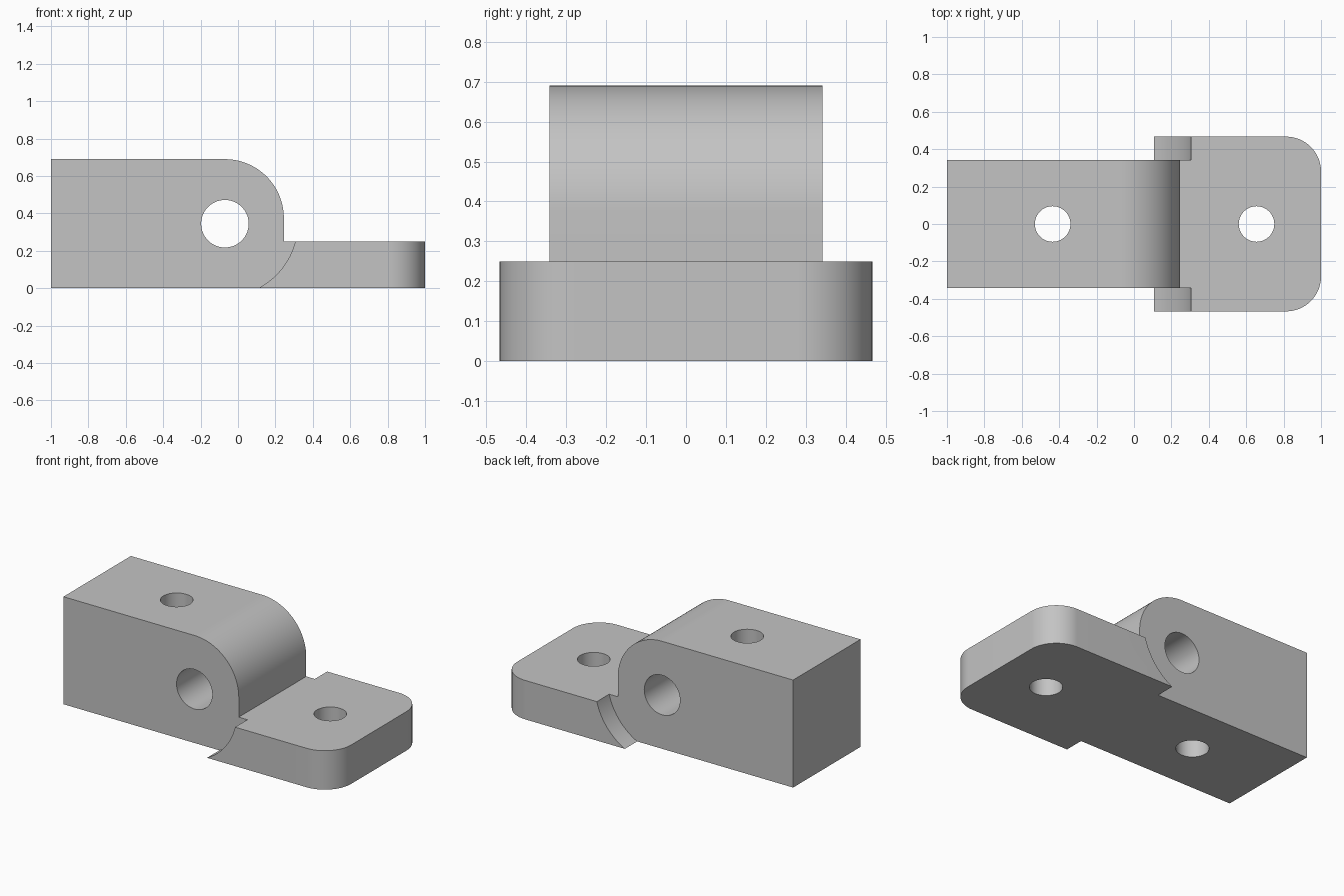
import bpy
import bmesh
from math import cos, sin, pi, radians
from mathutils import Matrix

cube = bpy.data.objects.get("Cube")
if cube:
    bpy.data.objects.remove(cube, do_unlink=True)

HALF_W, HALF_PLATE = 0.342, 0.467
PLATE_H, BLOCK_H = 0.25, 0.69
PIN = (-0.07, 0.345)

grey = bpy.data.materials.new("plain_grey")
grey.use_nodes = True
grey.diffuse_color = (0.55, 0.55, 0.55, 1)
grey.node_tree.nodes["Principled BSDF"].inputs["Base Color"].default_value = (0.55, 0.55, 0.55, 1)


def arc(cx, cy, r, start, end, n=24):
    angles = [radians(start + (end - start) * i / n) for i in range(n + 1)]
    return [(cx + r * cos(a), cy + r * sin(a)) for a in angles]


def add_object(name, bm):
    bmesh.ops.recalc_face_normals(bm, faces=bm.faces)
    mesh = bpy.data.meshes.new(name)
    bm.to_mesh(mesh)
    bm.free()
    mesh.materials.append(grey)
    obj = bpy.data.objects.new(name, mesh)
    bpy.context.collection.objects.link(obj)
    return obj


def extrude(name, points, direction):
    """Closed prism from a list of 3D points swept along a direction."""
    bm = bmesh.new()
    face = bm.faces.new([bm.verts.new(p) for p in points])
    swept = bmesh.ops.extrude_face_region(bm, geom=[face])["geom"]
    bmesh.ops.translate(bm, vec=direction, verts=[v for v in swept if isinstance(v, bmesh.types.BMVert)])
    return add_object(name, bm)


def cylinder(name, centre, radius, depth, along_y=False):
    bm = bmesh.new()
    matrix = Matrix.Translation(centre)
    if along_y:
        matrix = matrix @ Matrix.Rotation(pi / 2, 4, "X")
    bmesh.ops.create_cone(bm, cap_ends=True, segments=96, radius1=radius,
                          radius2=radius, depth=depth, matrix=matrix)
    obj = add_object(name, bm)
    obj.hide_render = True
    return obj


def combine(target, tool, operation):
    mod = target.modifiers.new(operation.lower(), "BOOLEAN")
    mod.operation, mod.solver, mod.object = operation, "EXACT", tool
    bpy.context.view_layer.objects.active = target
    bpy.ops.object.modifier_apply(modifier=mod.name)
    bpy.data.objects.remove(tool, do_unlink=True)


# Block with a rounded upper corner and a low tongue reaching into the plate
profile = [(-1, 0), (0.45, 0), (0.45, PLATE_H), (0.245, PLATE_H)]
profile += arc(PIN[0], BLOCK_H - 0.315, 0.315, 0, 90, 32) + [(-1, BLOCK_H)]
bracket = extrude("hinge_bracket", [(x, -HALF_W, z) for x, z in profile], (0, 2 * HALF_W, 0))

# Mounting plate with rounded outer corners
r = 0.187
outline = [(0, -HALF_PLATE)] + arc(1 - r, r - HALF_PLATE, r, -90, 0)
outline += arc(1 - r, HALF_PLATE - r, r, 0, 90) + [(0, HALF_PLATE)]
plate = extrude("mounting_plate", [(x, y, 0) for x, y in outline], (0, 0, PLATE_H))

# Curved clearance on the plate's ears, then join it to the block
combine(plate, cylinder("ear_clearance", (PIN[0], 0, PIN[1]), 0.388, 2, True), "DIFFERENCE")
combine(bracket, plate, "UNION")

# Pin hole across the block and two vertical screw holes
combine(bracket, cylinder("pin_hole", (PIN[0], 0, PIN[1]), 0.127, 2, True), "DIFFERENCE")
for x in (-0.435, 0.655):
    combine(bracket, cylinder("screw_hole", (x, 0, 0.4), 0.095, 2), "DIFFERENCE")

# Smooth curved walls, crisp edges
bpy.ops.object.select_all(action="DESELECT")
bracket.select_set(True)
bpy.context.view_layer.objects.active = bracket
bpy.ops.object.shade_smooth_by_angle(angle=radians(30))
